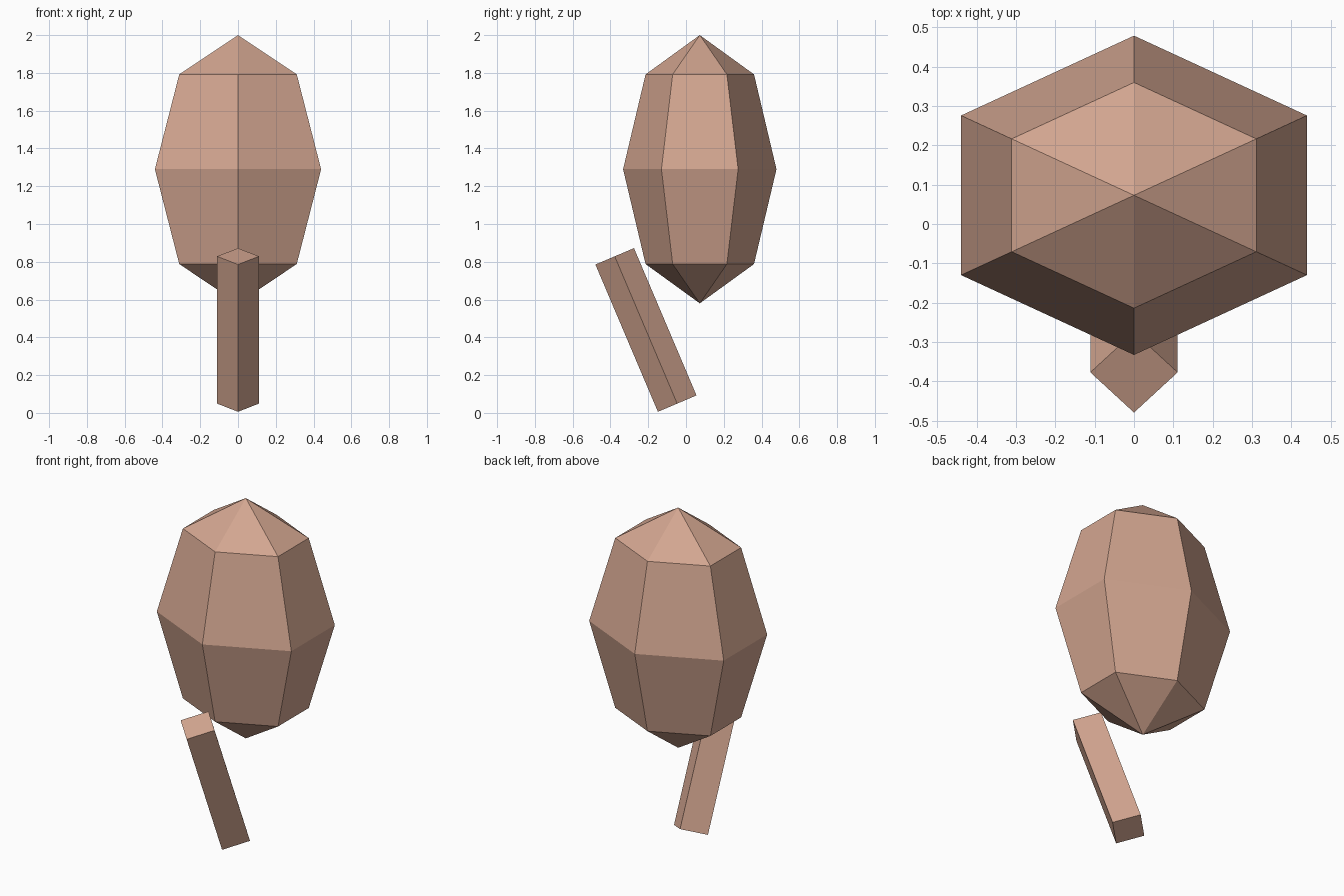
import bpy
from math import radians

if "Cube" in bpy.data.objects:
    bpy.data.objects.remove(bpy.data.objects["Cube"])

mat = bpy.data.materials.new("skin_tan")
mat.diffuse_color = (0.65, 0.38, 0.28, 1)
mat.use_nodes = True
mat.node_tree.nodes["Principled BSDF"].inputs["Base Color"].default_value = mat.diffuse_color


def finish(name):
    obj = bpy.context.object
    obj.name = name
    obj.data.materials.append(mat)
    return obj


# Faceted egg-shaped head: six sides, vertices on the y axis
bpy.ops.mesh.primitive_uv_sphere_add(segments=6, ring_count=4, radius=1,
                                     location=(0, 0.073, 1.29))
head = finish("head")
head.scale = (0.508, 0.406, 0.71)

# Square tilted stem, corner facing forward, top leaning to the front
bpy.ops.mesh.primitive_cylinder_add(vertices=4, radius=0.111, depth=0.847,
                                    location=(0, -0.212, 0.439),
                                    rotation=(radians(23), 0, 0))
finish("stem")
